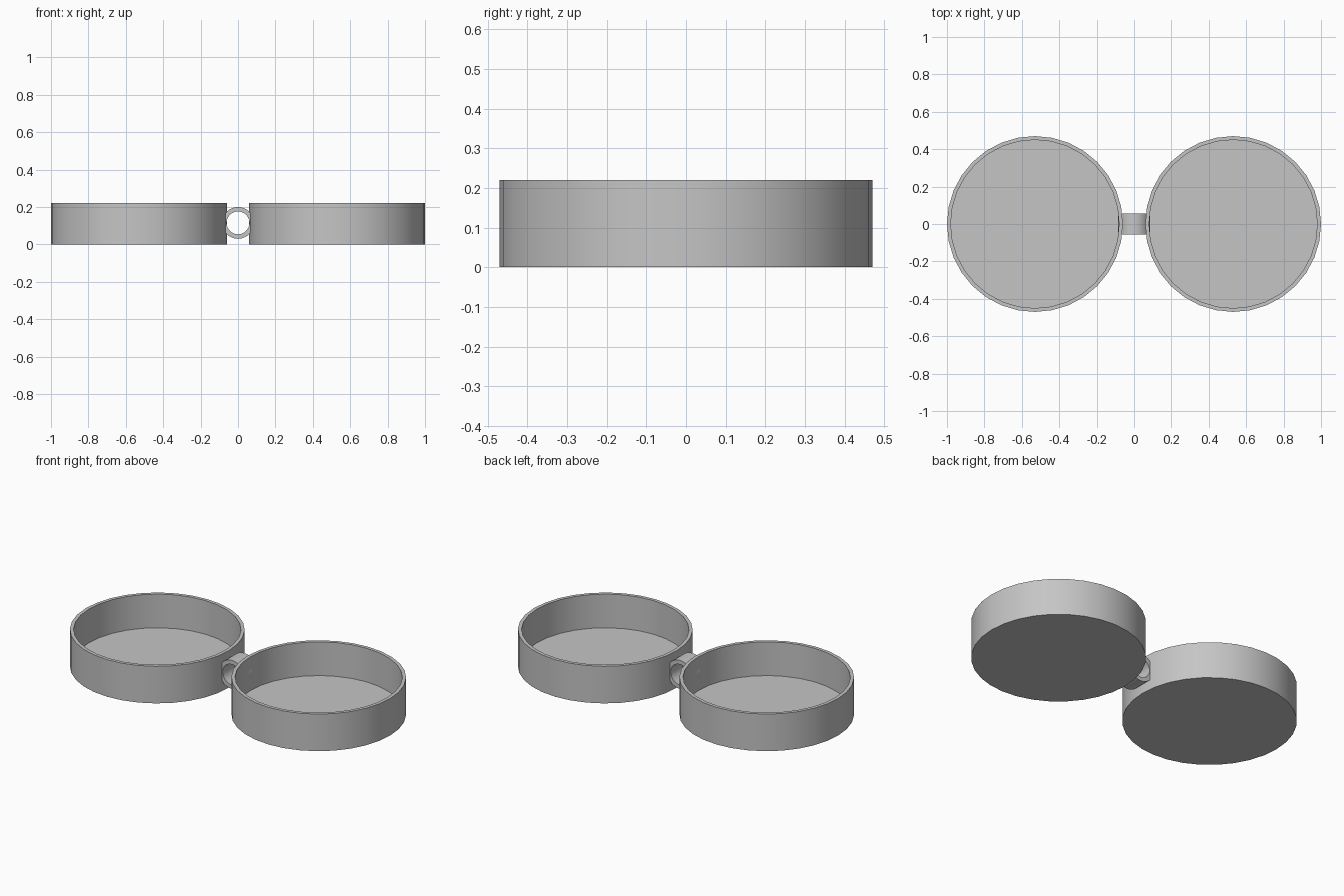
import bpy, bmesh, math

if "Cube" in bpy.data.objects:
    bpy.data.objects.remove(bpy.data.objects["Cube"])

grey = bpy.data.materials.new("plain_grey")
grey.diffuse_color = (0.56, 0.56, 0.56, 1)
grey.use_nodes = True
grey.node_tree.nodes["Principled BSDF"].inputs["Base Color"].default_value = grey.diffuse_color


def lathe(name, profile, sides, closed):
    """Spin an (r, z) profile round z; zero radius points become a pole."""
    bm = bmesh.new()
    rings = []
    for r, z in profile:
        if r == 0:
            rings.append([bm.verts.new((0, 0, z))] * sides)
        else:
            rings.append([bm.verts.new((r * math.cos(2 * math.pi * i / sides),
                                        r * math.sin(2 * math.pi * i / sides), z))
                          for i in range(sides)])
    pairs = list(zip(rings, rings[1:]))
    if closed:
        pairs.append((rings[-1], rings[0]))
    for a, b in pairs:
        for i in range(sides):
            j = (i + 1) % sides
            bm.faces.new(list(dict.fromkeys((a[i], a[j], b[j], b[i]))))
    bmesh.ops.recalc_face_normals(bm, faces=bm.faces)
    mesh = bpy.data.meshes.new(name)
    bm.to_mesh(mesh)
    bm.free()
    mesh.materials.append(grey)
    ob = bpy.data.objects.new(name, mesh)
    bpy.context.collection.objects.link(ob)
    bpy.ops.object.select_all(action='DESELECT')
    ob.select_set(True)
    bpy.context.view_layer.objects.active = ob
    bpy.ops.object.shade_smooth_by_angle(angle=math.radians(30))
    return ob


# Two open round dishes
for side, x in (("left", -0.53), ("right", 0.53)):
    dish = lathe(side + "_dish", [(0, 0), (0.47, 0), (0.47, 0.22), (0.45, 0.22),
                                  (0.45, 0.02), (0, 0.02)], 32, False)
    dish.location.x = x

# Short tube joining them, open from front to back
ring = lathe("joining_ring", [(0.085, -0.057), (0.085, 0.057),
                              (0.061, 0.057), (0.061, -0.057)], 32, True)
ring.rotation_euler.x = math.pi / 2
ring.location.z = 0.115
